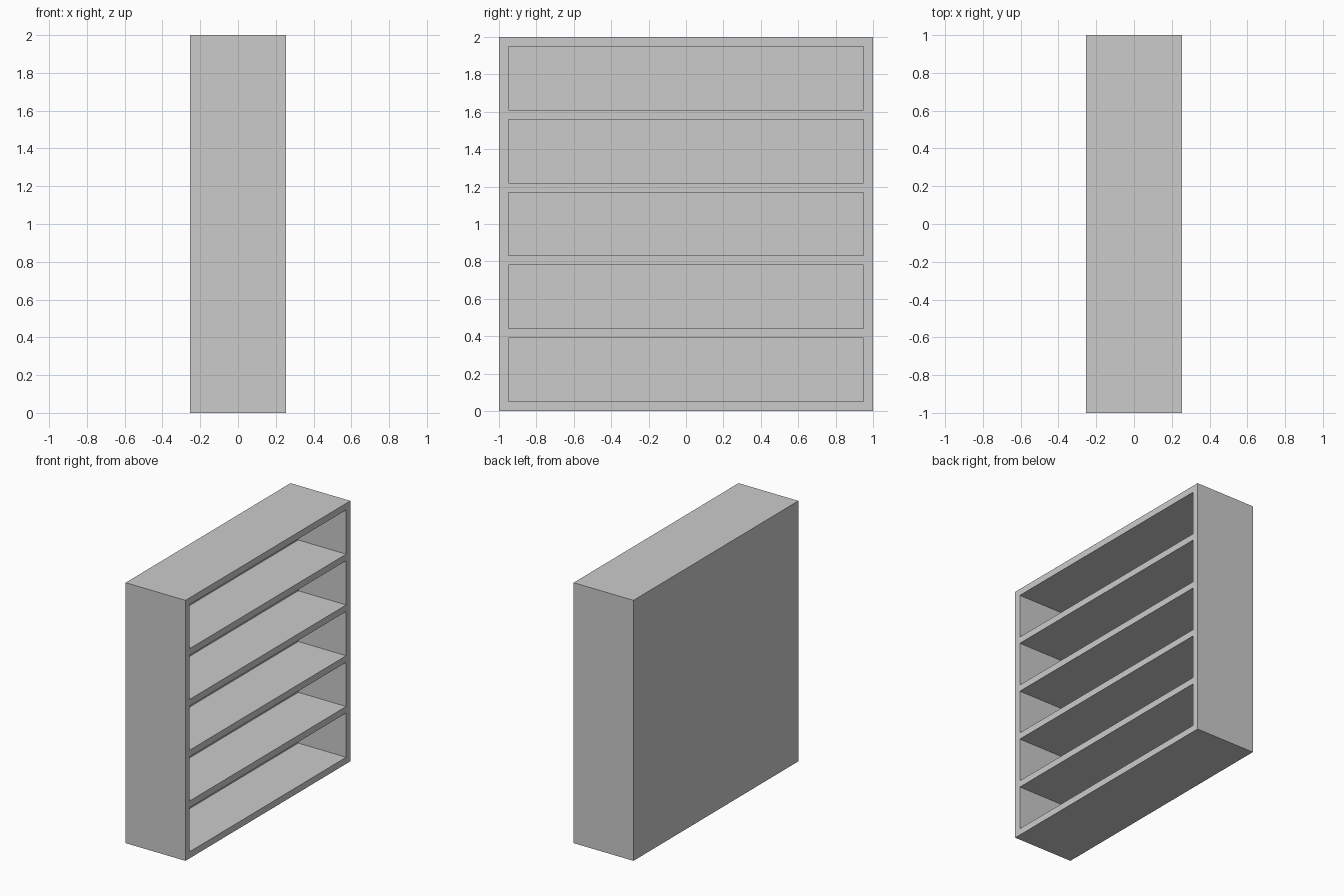
import bpy, bmesh
from mathutils import Matrix

if "Cube" in bpy.data.objects:
    bpy.data.objects.remove(bpy.data.objects["Cube"])

DEPTH, WIDTH, HEIGHT = 0.508, 2.0, 2.0
BOARD = 0.0508        # thickness of frame panels and shelves
BACK = 0.1016         # thickness of the back
BAYS = 5
BAY_H = (HEIGHT - BOARD * (BAYS + 1)) / BAYS


def boxes(name, specs):
    """One object made of boxes given as (centre, size)."""
    bm = bmesh.new()
    for centre, size in specs:
        matrix = Matrix.Translation(centre) @ Matrix.Diagonal((*size, 1))
        bmesh.ops.create_cube(bm, size=1, matrix=matrix)
    mesh = bpy.data.meshes.new(name)
    bm.to_mesh(mesh)
    bm.free()
    obj = bpy.data.objects.new(name, mesh)
    bpy.context.collection.objects.link(obj)
    return obj


# Solid cabinet block
bookcase = boxes("bookcase", [((0, 0, HEIGHT / 2), (DEPTH, WIDTH, HEIGHT))])

# Shelf bays, open towards +x and closed by the back panel
bays = boxes("bay_cutter", [
    ((BACK, 0, BOARD + BAY_H / 2 + i * (BAY_H + BOARD)),
     (DEPTH, WIDTH - 2 * BOARD, BAY_H))
    for i in range(BAYS)])
bays.hide_render = True
bays.display_type = 'WIRE'

# Hollow out the bays
cut = bookcase.modifiers.new("cut_bays", 'BOOLEAN')
cut.operation = 'DIFFERENCE'
cut.solver = 'EXACT'
cut.object = bays
bpy.context.view_layer.objects.active = bookcase
bookcase.select_set(True)
bpy.ops.object.modifier_apply(modifier=cut.name)
bpy.data.objects.remove(bays, do_unlink=True)
